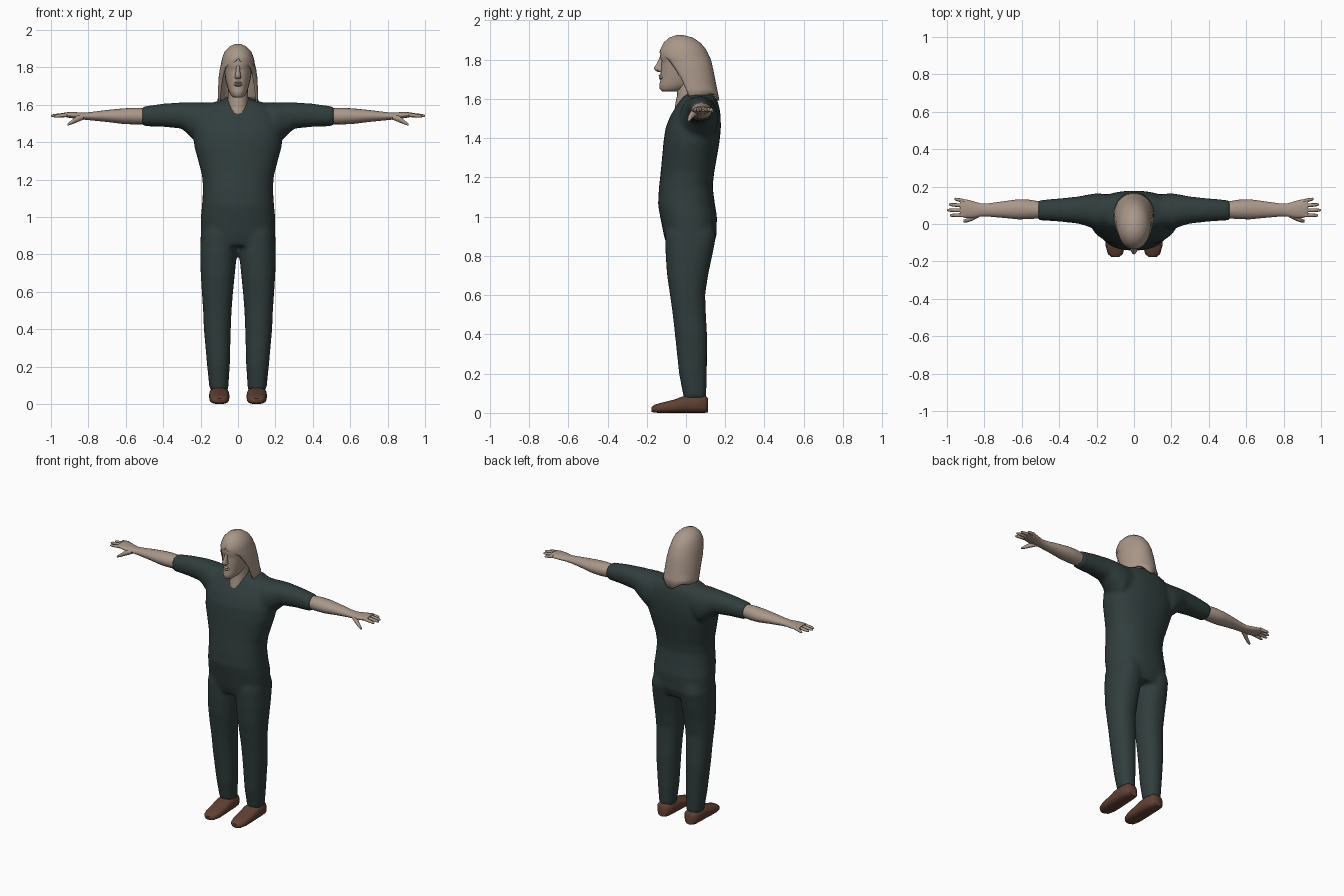
import bpy, bmesh, math


def material(name, rgb):
    m = bpy.data.materials.new(name)
    m.diffuse_color = (*rgb, 1)
    return m


SKIN = material("skin tan", (0.40, 0.31, 0.25))
CLOTH = material("dark green cloth", (0.030, 0.047, 0.046))
LEATHER = material("brown leather", (0.12, 0.052, 0.033))


def add_loft(bm, rings, axis="z", n=2.0, segs=20, side=1):
    """Closed loft; ring = (position, min a, max a, min b, max b)."""
    loops = []
    for t, a0, a1, b0, b1 in rings:
        loop = []
        for i in range(segs):
            ang = 2 * math.pi * i / segs
            c, s = math.cos(ang), math.sin(ang)
            a = (a0 + a1) / 2 + (a1 - a0) / 2 * math.copysign(abs(c) ** (2 / n), c)
            b = (b0 + b1) / 2 + (b1 - b0) / 2 * math.copysign(abs(s) ** (2 / n), s)
            x, y, z = {"x": (t, a, b), "y": (a, t, b), "z": (a, b, t)}[axis]
            loop.append(bm.verts.new((x * side, y, z)))
        loops.append(loop)
    for lo, hi in zip(loops, loops[1:]):
        for i in range(segs):
            j = (i + 1) % segs
            bm.faces.new((lo[i], lo[j], hi[j], hi[i]))
    bm.faces.new(loops[0][::-1])
    bm.faces.new(loops[-1])


def finish(bm, name, mat, recalc=True, angle=50):
    if recalc:
        bmesh.ops.recalc_face_normals(bm, faces=bm.faces)
    me = bpy.data.meshes.new(name)
    bm.to_mesh(me)
    bm.free()
    ob = bpy.data.objects.new(name, me)
    bpy.context.collection.objects.link(ob)
    me.materials.append(mat)
    bpy.ops.object.select_all(action="DESELECT")
    ob.select_set(True)
    bpy.context.view_layer.objects.active = ob
    bpy.ops.object.shade_smooth_by_angle(angle=math.radians(angle))
    return ob


def part(name, mat, rings, axis="z", n=2.0, segs=20, sides=(1,)):
    bm = bmesh.new()
    for s in sides:
        add_loft(bm, rings, axis, n, segs, s)
    return finish(bm, name, mat)


def sym(z, w, front, back):
    return (z, -w, w, front, back)


BOTH = (1, -1)

# Shirt and trousers: torso, collar, sleeves and legs fused together
bm = bmesh.new()
add_loft(bm, [sym(*r) for r in (
    (0.845, 0.185, -0.095, 0.135), (0.90, 0.199, -0.112, 0.155),
    (1.00, 0.199, -0.132, 0.158), (1.06, 0.193, -0.143, 0.148),
    (1.15, 0.187, -0.138, 0.136), (1.22, 0.192, -0.130, 0.143),
    (1.30, 0.213, -0.122, 0.157), (1.38, 0.235, -0.115, 0.171),
    (1.45, 0.238, -0.105, 0.178), (1.51, 0.225, -0.082, 0.177),
    (1.56, 0.205, -0.052, 0.170), (1.60, 0.170, -0.025, 0.157),
    (1.625, 0.095, -0.005, 0.135))], n=2.3, segs=32)
add_loft(bm, [sym(1.57, 0.10, -0.01, 0.15), sym(1.645, 0.065, 0.01, 0.12)])
for s in BOTH:
    add_loft(bm, [(0.05, 0.0, 0.15, 1.42, 1.615), (0.20, -0.035, 0.165, 1.38, 1.612),
                  (0.25, -0.012, 0.157, 1.425, 1.613), (0.30, 0.002, 0.147, 1.472, 1.613),
                  (0.40, 0.013, 0.137, 1.482, 1.606), (0.515, 0.020, 0.127, 1.486, 1.590)],
             "x", 2.2, 24, s)
    add_loft(bm, [(0.075, 0.052, 0.152, -0.012, 0.103), (0.20, 0.044, 0.165, -0.036, 0.107),
                  (0.40, 0.038, 0.183, -0.057, 0.108), (0.50, 0.034, 0.187, -0.068, 0.102),
                  (0.60, 0.026, 0.194, -0.082, 0.098), (0.70, 0.016, 0.200, -0.097, 0.113),
                  (0.80, 0.006, 0.203, -0.104, 0.134), (0.90, 0.004, 0.200, -0.108, 0.154),
                  (0.96, 0.010, 0.185, -0.10, 0.14)], "z", 2.2, 24, s)
clothes = finish(bm, "shirt_and_trousers", CLOTH)
rem = clothes.modifiers.new("fuse", "REMESH")
rem.mode = "VOXEL"
rem.voxel_size = 0.011
rem.use_smooth_shade = True
smooth = clothes.modifiers.new("soften", "SMOOTH")
smooth.factor = 0.5
smooth.iterations = 8

# Shoes
part("shoes", LEATHER, [
    (-0.176, 0.078, 0.122, 0.006, 0.030), (-0.160, 0.060, 0.140, 0.001, 0.042),
    (-0.12, 0.048, 0.151, 0.0, 0.053), (-0.06, 0.046, 0.154, 0.0, 0.068),
    (-0.01, 0.046, 0.155, 0.0, 0.086), (0.05, 0.048, 0.154, 0.0, 0.092),
    (0.095, 0.055, 0.148, 0.0, 0.090), (0.112, 0.070, 0.133, 0.003, 0.075)],
    "y", 2.7, 20, BOTH)

# Forearms and palms
part("forearms", SKIN, [
    (0.49, 0.032, 0.118, 1.496, 1.582), (0.56, 0.026, 0.130, 1.495, 1.584),
    (0.62, 0.025, 0.132, 1.498, 1.580), (0.70, 0.033, 0.121, 1.508, 1.572),
    (0.78, 0.040, 0.110, 1.516, 1.562), (0.82, 0.040, 0.110, 1.520, 1.558),
    (0.86, 0.032, 0.122, 1.524, 1.560), (0.90, 0.032, 0.132, 1.530, 1.562),
    (0.93, 0.040, 0.132, 1.536, 1.558)], "x", 2.0, 20, BOTH)

# Fingers: root y, tip y, tip x, tip z
bm = bmesh.new()
for root, tip, end, z in ((0.048, 0.046, 0.985, 1.538), (0.073, 0.074, 1.0, 1.541),
                          (0.098, 0.104, 0.99, 1.541), (0.122, 0.134, 0.96, 1.538)):
    rings = []
    for f, r in ((0, 0.011), (0.5, 0.010), (0.88, 0.008), (1, 0.004)):
        x, y, h = 0.905 + (end - 0.905) * f, root + (tip - root) * f, 1.547 + (z - 1.547) * f
        rings.append((x, y - r, y + r, h - r, h + r))
    for s in BOTH:
        add_loft(bm, rings, "x", 2, 8, s)
finish(bm, "fingers", SKIN)

# Thumbs
part("thumbs", SKIN, [
    (0.825, 0.038, 0.070, 1.520, 1.552), (0.86, 0.020, 0.052, 1.506, 1.542),
    (0.89, 0.009, 0.032, 1.494, 1.518), (0.912, 0.008, 0.022, 1.487, 1.499)],
    "x", 2, 10, BOTH)

# Neck
part("neck", SKIN, [sym(1.50, 0.060, -0.062, 0.085), sym(1.58, 0.056, -0.054, 0.085),
                    sym(1.62, 0.055, -0.045, 0.085), sym(1.70, 0.052, -0.05, 0.08)])

# Head with jaw and brow
part("head", SKIN, [sym(*r) for r in (
    (1.638, 0.022, -0.122, -0.05), (1.650, 0.038, -0.134, 0.0),
    (1.675, 0.050, -0.136, 0.05), (1.70, 0.058, -0.128, 0.07),
    (1.735, 0.067, -0.130, 0.09), (1.775, 0.073, -0.126, 0.10),
    (1.795, 0.076, -0.125, 0.10), (1.812, 0.077, -0.134, 0.10),
    (1.85, 0.074, -0.126, 0.09), (1.885, 0.055, -0.10, 0.06),
    (1.905, 0.02, -0.06, 0.0))], n=2.1, segs=24)

# Nose
part("nose", SKIN, [sym(1.738, 0.012, -0.146, -0.11), sym(1.747, 0.018, -0.160, -0.11),
                    sym(1.758, 0.015, -0.163, -0.11), sym(1.785, 0.010, -0.146, -0.11),
                    sym(1.81, 0.009, -0.134, -0.11)], segs=12)

# Lips
part("lips", SKIN, [sym(1.698, 0.014, -0.132, -0.10), sym(1.706, 0.024, -0.139, -0.10),
                    sym(1.712, 0.024, -0.133, -0.10), sym(1.718, 0.022, -0.139, -0.10),
                    sym(1.727, 0.010, -0.132, -0.10)], segs=12)

# Long hair: open at the face; z, half width, front y, back y, opening angle
HAIR = ((1.925, 0.014, -0.048, -0.012, 0), (1.912, 0.045, -0.086, 0.036, 0),
        (1.885, 0.071, -0.115, 0.075, 0), (1.855, 0.083, -0.130, 0.100, 0),
        (1.835, 0.088, -0.136, 0.111, 0.12), (1.80, 0.096, -0.128, 0.127, 0.80),
        (1.75, 0.103, -0.112, 0.139, 1.0), (1.70, 0.106, -0.092, 0.149, 1.13),
        (1.65, 0.108, -0.080, 0.159, 1.22), (1.592, 0.109, -0.070, 0.170, 1.30))
bm = bmesh.new()
SEGS = 32
loops = []
for k, (z, w, front, back, start) in enumerate(HAIR):
    loop = []
    for i in range(SEGS + 1):
        th = start + (2 * math.pi - 2 * start) * i / SEGS
        lift = 0.035 * math.sin(2 * th) ** 2 if k == len(HAIR) - 1 else 0
        loop.append(bm.verts.new((w * math.sin(th),
                    (front + back) / 2 - (back - front) / 2 * math.cos(th), z + lift)))
    loops.append(loop)
for up, lo in zip(loops, loops[1:]):
    for i in range(SEGS):
        bm.faces.new((up[i], lo[i], lo[i + 1], up[i + 1]))
bm.faces.new(loops[0][:-1])
bmesh.ops.remove_doubles(bm, verts=bm.verts, dist=0.0005)
hair = finish(bm, "long_hair", SKIN, recalc=False)
shell = hair.modifiers.new("thickness", "SOLIDIFY")
shell.thickness = 0.01
shell.offset = -1
